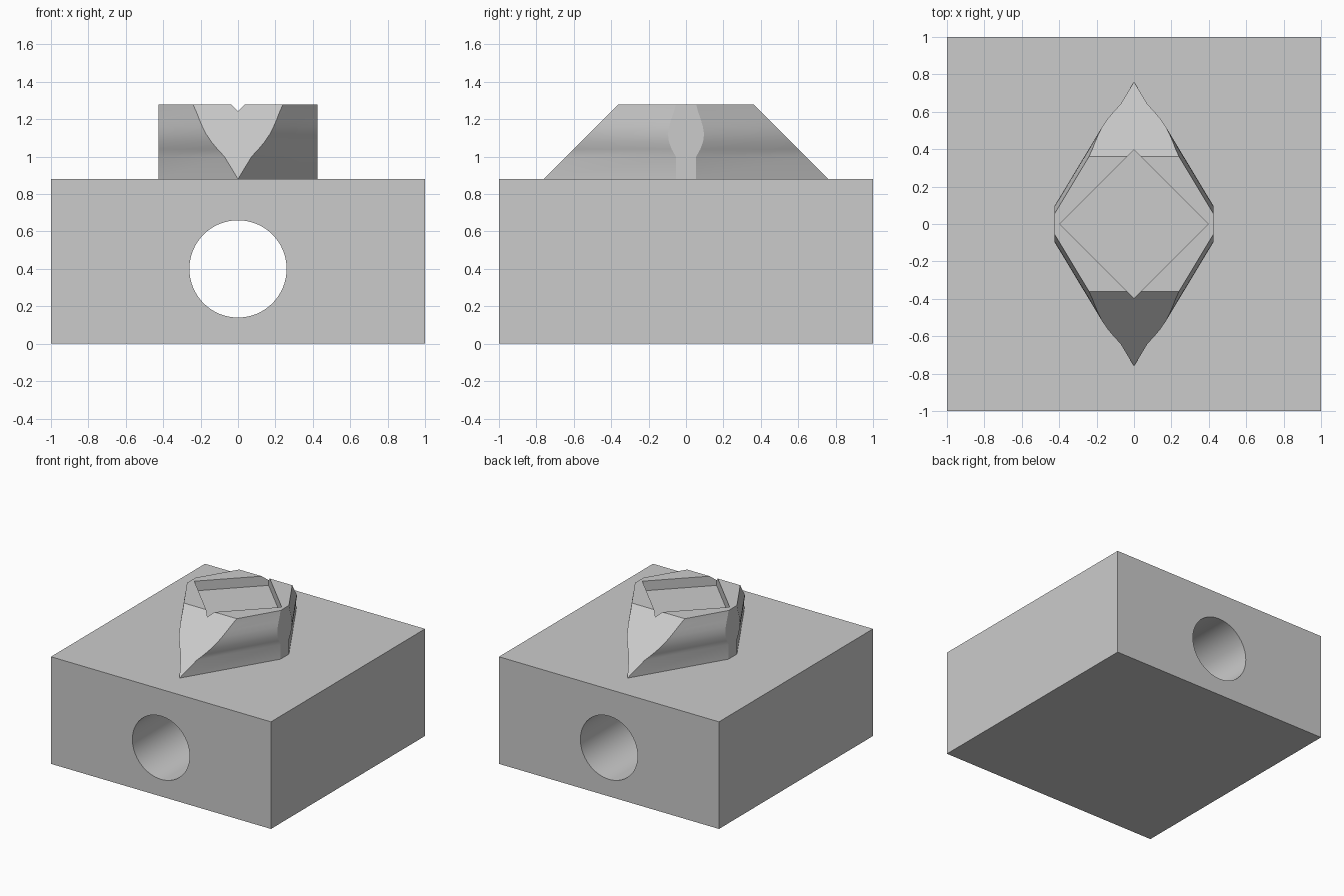
import bpy, bmesh, math

if "Cube" in bpy.data.objects:
    bpy.data.objects.remove(bpy.data.objects["Cube"])

grey = bpy.data.materials.new("plain grey")
grey.diffuse_color = (0.6, 0.6, 0.6, 1)
grey.use_nodes = True
grey.node_tree.nodes["Principled BSDF"].inputs["Base Color"].default_value = grey.diffuse_color


def loft(name, sections):
    """Skin a stack of matching rings into a closed solid."""
    bm = bmesh.new()
    rings = [[bm.verts.new(p) for p in s] for s in sections]
    n = len(rings[0])
    for a, b in zip(rings, rings[1:]):
        for i in range(n):
            j = (i + 1) % n
            bm.faces.new((a[i], a[j], b[j], b[i]))
    bm.faces.new(rings[0][::-1])
    bm.faces.new(rings[-1])
    bmesh.ops.remove_doubles(bm, verts=bm.verts, dist=1e-4)
    bmesh.ops.recalc_face_normals(bm, faces=bm.faces)
    mesh = bpy.data.meshes.new(name)
    bm.to_mesh(mesh)
    bm.free()
    ob = bpy.data.objects.new(name, mesh)
    bpy.context.collection.objects.link(ob)
    mesh.materials.append(grey)
    return ob


def cut(ob, cutter):
    """Subtract the cutter, then smooth only the shallow edges."""
    mod = ob.modifiers.new("cut", 'BOOLEAN')
    mod.operation = 'DIFFERENCE'
    mod.solver = 'EXACT'
    mod.object = cutter
    bpy.ops.object.select_all(action='DESELECT')
    bpy.context.view_layer.objects.active = ob
    ob.select_set(True)
    bpy.ops.object.modifier_apply(modifier=mod.name)
    bpy.data.objects.remove(cutter)
    bpy.ops.object.shade_smooth_by_angle(angle=math.radians(30))


# Base block with a round through-hole from front to back
square = [(-1, -1), (1, -1), (1, 1), (-1, 1)]
block = loft("base_block", [[(x, y, z) for x, y in square] for z in (0, 0.88)])
circle = [(0.26 * math.cos(t), 0.4 + 0.26 * math.sin(t))
          for t in (math.tau * i / 64 for i in range(64))]
cut(block, loft("hole_cutter", [[(x, y, z) for x, z in circle] for y in (-1.2, 1.2)]))

# Diamond boss: slightly bulging sides, flat flanks, 45 degree front and back
FLANK, SLOPE = 0.425, 1.66
bulge = [(0.88, 0.76), (1.0, 0.76), (1.04, 0.782), (1.08, 0.797), (1.12, 0.802),
         (1.16, 0.796), (1.2, 0.784), (1.24, 0.77), (1.28, 0.76)]
sections = []
for z, tip in bulge:
    chop = 0.76 - (z - 0.88)
    tx = (tip - chop) / SLOPE
    fy = tip - SLOPE * FLANK
    sections.append([(x, y, z) for x, y in (
        (tx, -chop), (FLANK, -fy), (FLANK, fy), (tx, chop),
        (-tx, chop), (-FLANK, fy), (-FLANK, -fy), (-tx, -chop))])
boss = loft("diamond_boss", sections)

# Shallow diamond pocket in the top, breaking through both slopes
diamond = [(0, -0.397), (0.397, 0), (0, 0.397), (-0.397, 0)]
cut(boss, loft("pocket_cutter", [[(x, y, z) for x, y in diamond] for z in (1.2, 1.4)]))
